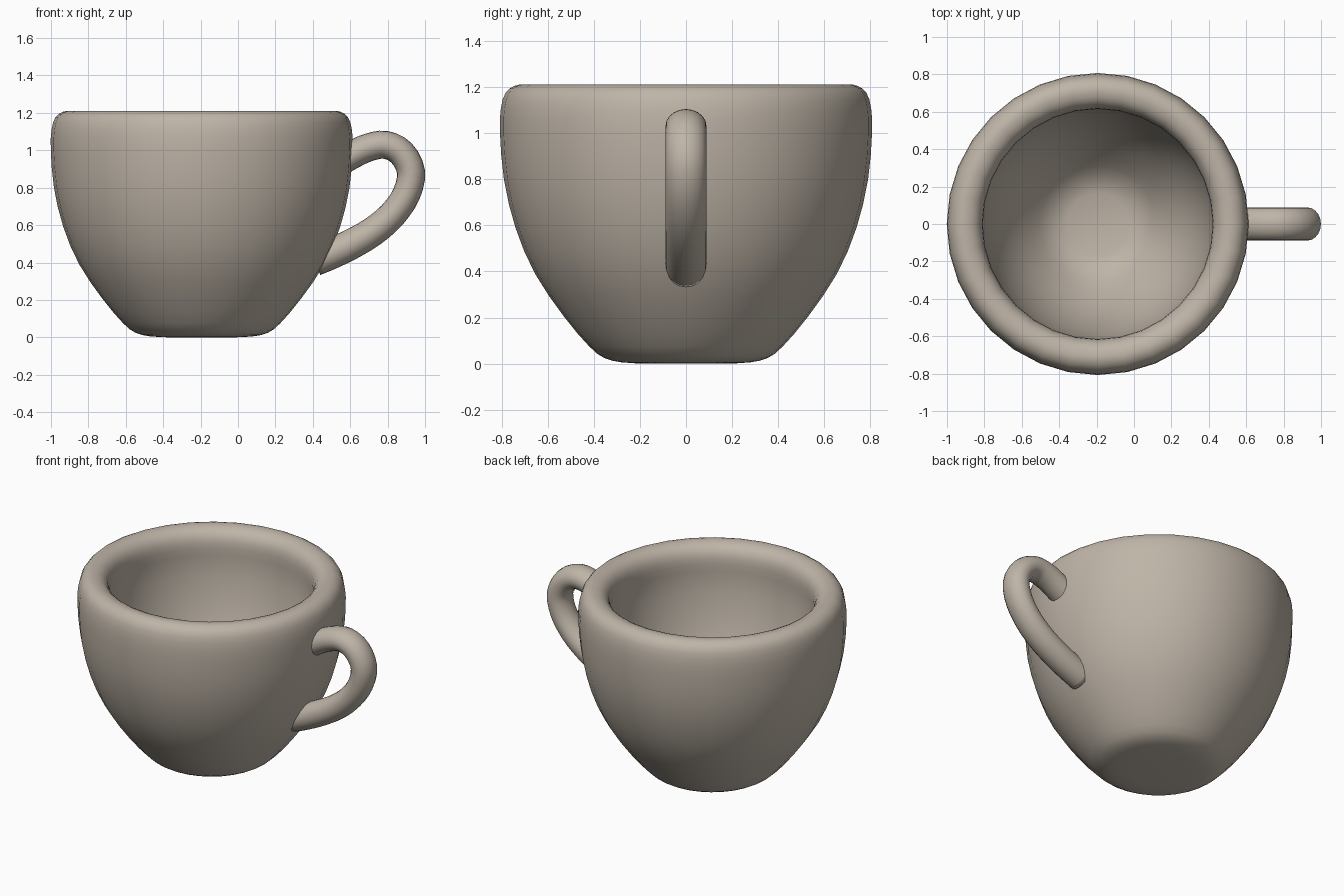
import bpy, bmesh, math
from mathutils import Vector

if "Cube" in bpy.data.objects:
    bpy.data.objects.remove(bpy.data.objects["Cube"])

CX = -0.194   # cup axis
SEG = 32

mat = bpy.data.materials.new("warm grey ceramic")
mat.diffuse_color = (0.52, 0.46, 0.39, 1)
mat.use_nodes = True
mat.node_tree.nodes["Principled BSDF"].inputs["Base Color"].default_value = mat.diffuse_color


def smooth_path(pts, n):
    """Catmull-Rom through 2D points."""
    p = [Vector(q) for q in pts]
    p = [2 * p[0] - p[1]] + p + [2 * p[-1] - p[-2]]
    out = []
    for i in range(1, len(p) - 2):
        a, b, c, d = p[i - 1:i + 3]
        for k in range(n):
            t = k / n
            out.append(0.5 * (2 * b + (c - a) * t + (2 * a - 5 * b + 4 * c - d) * t * t
                              + (3 * b - a - 3 * c + d) * t ** 3))
    return out + [p[-2]]


def skin(name, rings):
    """Bridge closed rings of points and cap both ends."""
    bm = bmesh.new()
    vr = [[bm.verts.new(co) for co in r] for r in rings]
    for a, b in zip(vr, vr[1:]):
        for i in range(len(a)):
            j = (i + 1) % len(a)
            bm.faces.new((a[i], a[j], b[j], b[i]))
    bm.faces.new(vr[0])
    bm.faces.new(vr[-1])
    bmesh.ops.recalc_face_normals(bm, faces=bm.faces)
    for f in bm.faces:
        f.smooth = True
    me = bpy.data.meshes.new(name)
    bm.to_mesh(me)
    bm.free()
    me.materials.append(mat)
    ob = bpy.data.objects.new(name, me)
    bpy.context.collection.objects.link(ob)
    return ob


# cup body: outside from the base up, over the rim, down the inside
profile = [(0.18, 0.0), (0.28, 0.006), (0.355, 0.025), (0.42, 0.075), (0.53, 0.205),
           (0.655, 0.39), (0.74, 0.59), (0.79, 0.80), (0.807, 1.0), (0.803, 1.11),
           (0.783, 1.175), (0.745, 1.205), (0.705, 1.21), (0.66, 1.195), (0.627, 1.155),
           (0.615, 1.09), (0.618, 0.98), (0.60, 0.82), (0.555, 0.63), (0.475, 0.44),
           (0.36, 0.27), (0.26, 0.165), (0.165, 0.125)]
rings = [[(CX + r * math.cos(2 * math.pi * i / SEG), r * math.sin(2 * math.pi * i / SEG), z)
          for i in range(SEG)] for r, z in smooth_path(profile, 2)]
skin("cup_body", rings)

# handle: oval tube swept along a path in the xz plane, ends buried in the wall
path = smooth_path([(0.50, 0.91), (0.61, 0.975), (0.70, 1.016), (0.79, 1.029), (0.875, 0.985),
                    (0.925, 0.885), (0.90, 0.765), (0.825, 0.655), (0.72, 0.565), (0.60, 0.495),
                    (0.49, 0.445), (0.41, 0.415)], 3)
rings = []
for i, p in enumerate(path):
    t = (path[min(i + 1, len(path) - 1)] - path[max(i - 1, 0)]).normalized()
    n = Vector((-t.y, t.x))
    u = i / (len(path) - 1)
    h = 0.075 + 0.012 * max(0, (u - 0.6) / 0.4)   # slightly thicker at the lower root
    ring = []
    for k in range(20):
        a = 2 * math.pi * k / 20
        q = p + n * h * math.cos(a)
        ring.append((q.x, 0.089 * math.sin(a), q.y))
    rings.append(ring)
skin("handle", rings)
